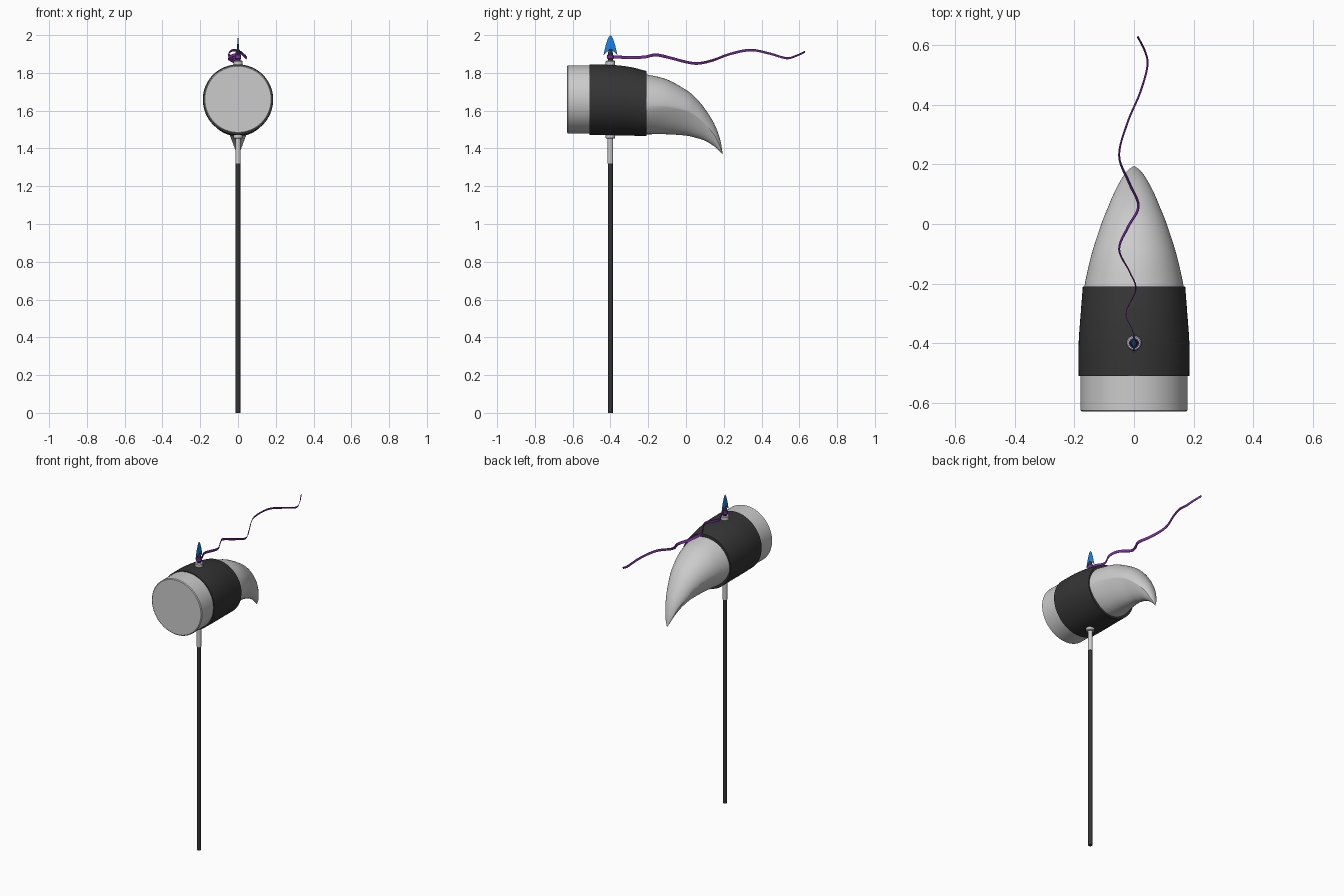
import bpy, bmesh, math
from mathutils import Vector

if "Cube" in bpy.data.objects:
    bpy.data.objects.remove(bpy.data.objects["Cube"])

CY = -0.4  # shaft position along y


def material(name, rgb):
    m = bpy.data.materials.new(name)
    m.diffuse_color = (*rgb, 1)
    m.use_nodes = True
    m.node_tree.nodes["Principled BSDF"].inputs["Base Color"].default_value = m.diffuse_color
    return m


DARK = material("dark", (0.035, 0.035, 0.035))
BLUE = material("blue", (0.01, 0.22, 0.8))
PURPLE = material("purple", (0.2, 0.03, 0.36))


def spline(pts, steps):
    """Catmull-Rom resampling of tuples of any size."""
    p = [Vector(v) for v in pts]
    p = [2 * p[0] - p[1]] + p + [2 * p[-1] - p[-2]]
    out = []
    for i in range(1, len(p) - 2):
        a, b, c, d = p[i - 1:i + 3]
        for k in range(steps):
            t = k / steps
            out.append(0.5 * (2 * b + (c - a) * t + (2 * a - 5 * b + 4 * c - d) * t * t
                              + (3 * b - a - 3 * c + d) * t ** 3))
    return out + [p[-2]]


def loft(name, rings, mat=None, smooth=True):
    """Skin closed rings of equal size and cap both ends."""
    bm = bmesh.new()
    loops = [[bm.verts.new(v) for v in r] for r in rings]
    n = len(loops[0])
    for a, b in zip(loops, loops[1:]):
        for i in range(n):
            j = (i + 1) % n
            bm.faces.new((a[i], a[j], b[j], b[i]))
    bm.faces.new(loops[0])
    bm.faces.new(loops[-1])
    bmesh.ops.recalc_face_normals(bm, faces=bm.faces)
    me = bpy.data.meshes.new(name)
    bm.to_mesh(me)
    bm.free()
    ob = bpy.data.objects.new(name, me)
    bpy.context.collection.objects.link(ob)
    if mat:
        me.materials.append(mat)
    if smooth:
        bpy.ops.object.select_all(action='DESELECT')
        ob.select_set(True)
        bpy.context.view_layer.objects.active = ob
        bpy.ops.object.shade_smooth_by_angle(angle=math.radians(30))
    return ob


def turned(name, profile, mat=None, n=24):
    """Lathe (radius, z) points around the shaft axis."""
    ang = [2 * math.pi * i / n for i in range(n)]
    return loft(name, [[(r * math.cos(a), CY + r * math.sin(a), z) for a in ang]
                       for r, z in profile], mat)


def section(y, top, ridge, bottom, w, b, n=64):
    """Round upper half; lower half blends from ellipse (b=0) to creased parabola (b=1)."""
    ring = []
    for i in range(n):
        t = 2 * math.pi * i / n
        s = math.sin(t)
        z = ridge + (top - ridge) * s
        if s < 0:
            z = ridge - (ridge - bottom) * ((1 - b) * -s + b * s * s)
        ring.append((w * math.cos(t), y, z))
    return ring


# Hammer face block
loft("hammer_face", [section(y, 1.66 + r, 1.66, 1.66 - r, r, 0) for y, r in
                     [(-0.63, 0.175), (-0.626, 0.18), (-0.48, 0.18)]])

# Dark band around the head
band = spline([(-0.51, 1.845, 1.66, 1.472, 0.186, 0),
               (-0.40, 1.843, 1.658, 1.47, 0.186, 0),
               (-0.30, 1.832, 1.65, 1.468, 0.179, 0),
               (-0.21, 1.81, 1.64, 1.465, 0.172, 0)], 4)
loft("head_band", [section(*s) for s in band], DARK)

# Curved claw with a crease on each side
claw = spline([(-0.26, 1.80, 1.635, 1.475, 0.172, 0.3),
               (-0.20, 1.79, 1.63, 1.475, 0.165, 0.5),
               (-0.10, 1.765, 1.625, 1.475, 0.142, 0.8),
               (0.00, 1.71, 1.60, 1.468, 0.11, 1),
               (0.05, 1.67, 1.572, 1.457, 0.09, 1),
               (0.10, 1.61, 1.53, 1.441, 0.069, 1),
               (0.15, 1.53, 1.47, 1.411, 0.043, 1),
               (0.18, 1.45, 1.41, 1.383, 0.021, 1),
               (0.194, 1.373, 1.37, 1.367, 0.002, 1)], 5)
loft("claw", [section(*s) for s in claw])

# Shaft, socket and collars
turned("pole", [(0.0125, 0), (0.0125, 1.33)], DARK)
turned("socket", [(0.0145, 1.32), (0.0145, 1.50)])
turned("lower_collar", [(0.021, 1.452), (0.025, 1.456), (0.025, 1.48)])
turned("upper_collar", [(0.025, 1.83), (0.025, 1.86), (0.021, 1.865), (0.013, 1.866)])
turned("spike_socket", [(0.013, 1.86), (0.013, 1.905), (0.008, 1.925)], DARK)
turned("ribbon_knot", [(0.013, 1.873), (0.017, 1.876), (0.017, 1.894), (0.013, 1.897)], PURPLE)

# Barbed flat spearhead: outline split at the centre line, ridged on both faces
half = [(0.012, 1.985), (0.024, 1.95), (0.031, 1.92), (0.037, 1.893), (0.022, 1.912)]
outline = [(0, 2.0)] + half + [(0, 1.918)] + [(-y, z) for y, z in reversed(half)]
bm = bmesh.new()
rim = [bm.verts.new((0, CY + y, z)) for y, z in outline]
for side in (-1, 1):
    mid = bm.verts.new((side * 0.006, CY, 1.93))
    for a, b in zip(rim, rim[1:] + rim[:1]):
        bm.faces.new((a, b, mid))
bmesh.ops.recalc_face_normals(bm, faces=bm.faces)
tip = bpy.data.meshes.new("spearhead")
bm.to_mesh(tip)
bm.free()
tip.materials.append(BLUE)
bpy.context.collection.objects.link(bpy.data.objects.new("spearhead", tip))

# Waving ribbon: (x, y, z, sideways lean of the strip)
path = spline([(0.0, -0.415, 1.885, 0), (-0.004, -0.36, 1.884, 0),
               (-0.027, -0.30, 1.881, 0), (0.006, -0.22, 1.884, 0.001),
               (-0.015, -0.16, 1.895, 0.001), (-0.05, -0.085, 1.88, 0.002),
               (-0.02, -0.01, 1.86, 0.003), (0.015, 0.06, 1.85, 0.003),
               (-0.017, 0.14, 1.866, 0.003), (-0.05, 0.23, 1.899, 0.002),
               (-0.022, 0.34, 1.921, 0.002), (0.02, 0.44, 1.903, 0.002),
               (0.045, 0.53, 1.878, 0.002), (0.037, 0.58, 1.889, 0.002),
               (0.012, 0.63, 1.912, 0.002)], 6)
rings = []
for i, p in enumerate(path):
    d = path[min(i + 1, len(path) - 1)] - path[max(i - 1, 0)]
    side = Vector((d.y, -d.x, 0)).normalized()
    c, f = Vector(p[:3]), i / (len(path) - 1)
    up = Vector((0, 0, 0.008 - 0.003 * f * f)) + side * p[3]
    th = side * 0.0013
    rings.append([c + up + th, c + up - th, c - up - th, c - up + th])
loft("ribbon", rings, PURPLE)
